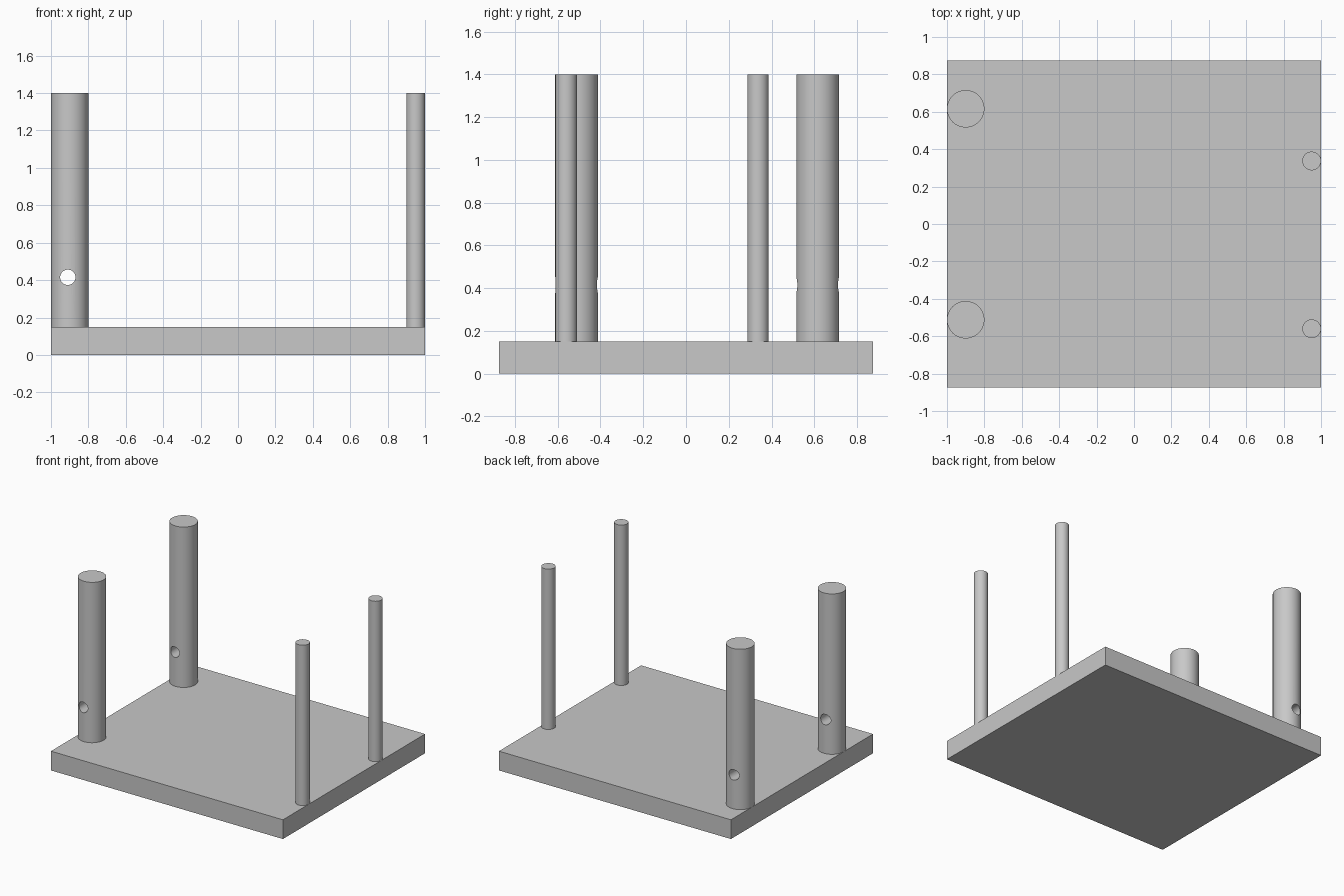
import bpy
import math

cube = bpy.data.objects.get("Cube")
if cube:
    bpy.data.objects.remove(cube, do_unlink=True)

grey = bpy.data.materials.new("light_grey")
grey.use_nodes = True
grey.diffuse_color = (0.58, 0.58, 0.58, 1)
grey.node_tree.nodes["Principled BSDF"].inputs["Base Color"].default_value = grey.diffuse_color

BASE_TOP, POST_TOP = 0.15, 1.4


def finish(obj, name):
    obj.name = name
    obj.data.materials.append(grey)
    return obj


def post(name, x, y, radius):
    """Round upright standing on the base plate."""
    bpy.ops.mesh.primitive_cylinder_add(
        vertices=64, radius=radius, depth=POST_TOP - BASE_TOP,
        location=(x, y, (POST_TOP + BASE_TOP) / 2))
    return finish(bpy.context.object, name)


def smooth(obj):
    bpy.ops.object.select_all(action="DESELECT")
    obj.select_set(True)
    bpy.context.view_layer.objects.active = obj
    bpy.ops.object.shade_smooth_by_angle(angle=math.radians(30))


# Base plate
bpy.ops.mesh.primitive_cube_add(size=1, location=(0, 0, BASE_TOP / 2))
base = finish(bpy.context.object, "base_plate")
base.scale = (2, 1.75, BASE_TOP)
bpy.ops.object.transform_apply(location=False, rotation=False, scale=True)

# Thin posts on the left
for name, y in (("front_thin_post", -0.56), ("back_thin_post", 0.337)):
    smooth(post(name, 0.95, y, 0.05))

# Thick posts on the right, each drilled from front to back
for name, y in (("front_thick_post", -0.512), ("back_thick_post", 0.616)):
    thick = post(name, -0.9, y, 0.1)
    bpy.ops.mesh.primitive_cylinder_add(
        vertices=48, radius=0.041, depth=0.4,
        location=(-0.91, y, 0.415), rotation=(math.pi / 2, 0, 0))
    drill = finish(bpy.context.object, "drill_cutter")
    drill.hide_render = True
    hole = thick.modifiers.new("hole", "BOOLEAN")
    hole.operation = "DIFFERENCE"
    hole.solver = "EXACT"
    hole.object = drill
    bpy.context.view_layer.objects.active = thick
    bpy.ops.object.modifier_apply(modifier=hole.name)
    bpy.data.objects.remove(drill, do_unlink=True)
    smooth(thick)
